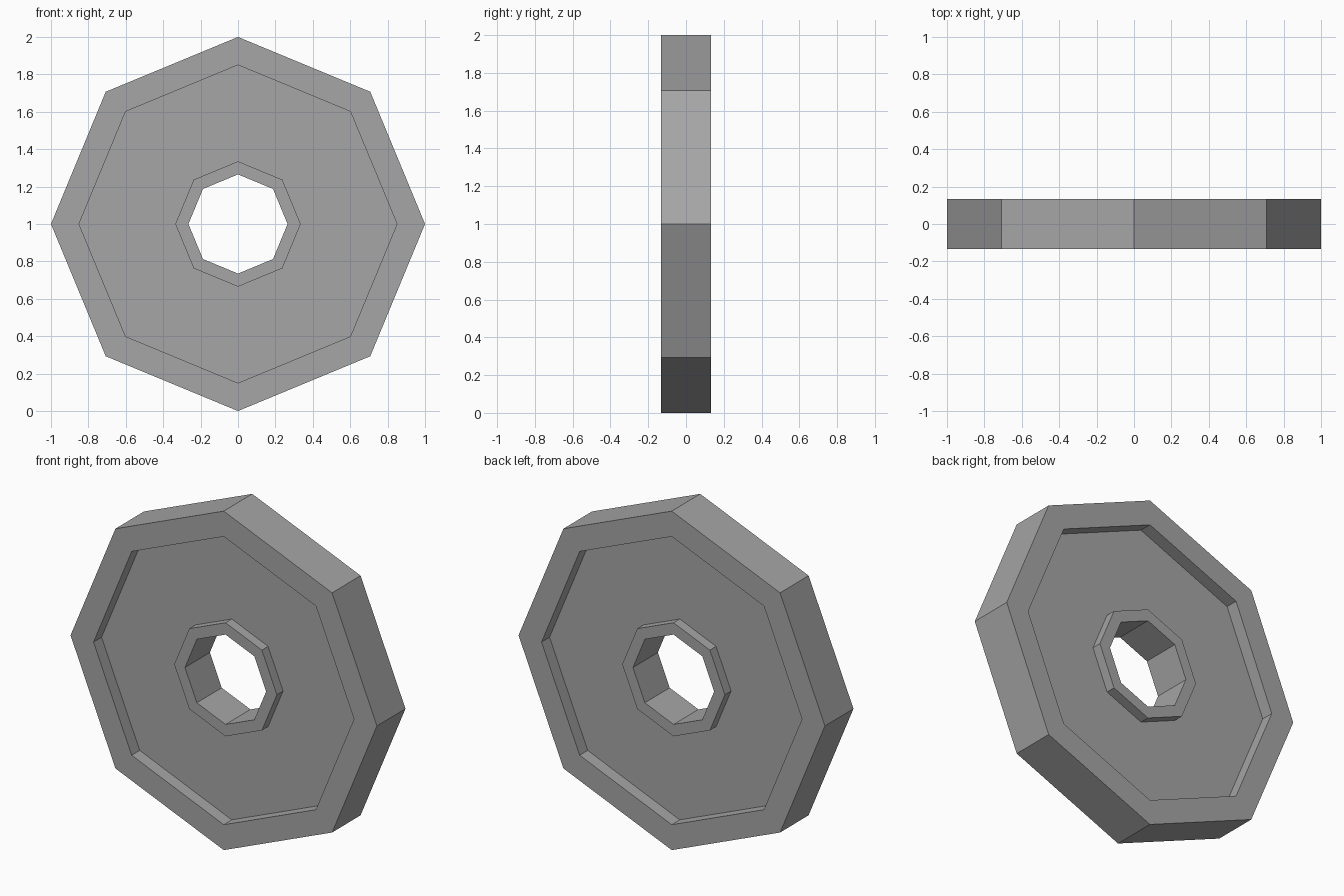
import bpy
import bmesh
from math import tau
from mathutils import Matrix, Vector

cube = bpy.data.objects.get("Cube")
if cube:
    bpy.data.objects.remove(cube, do_unlink=True)

grey = bpy.data.materials.new("mid_grey")
grey.use_nodes = True
colour = (0.38, 0.38, 0.38, 1)
grey.diffuse_color = colour
grey.node_tree.nodes["Principled BSDF"].inputs["Base Color"].default_value = colour

SIDES = 8
RIM, LIP, HUB, BORE = 1.0, 0.85, 0.335, 0.265
RIM_Y, HUB_Y, WEB_Y = 0.133, 0.116, 0.058   # half thicknesses

# Half cross-section (radius, depth) from tread to bore, mirrored front to back
half = [(RIM, RIM_Y), (LIP, RIM_Y), (LIP, WEB_Y),
        (HUB, WEB_Y), (HUB, HUB_Y), (BORE, HUB_Y)]
profile = half + [(r, -y) for r, y in reversed(half)]

# Turn the closed section about the axle into an eight-sided wheel
bm = bmesh.new()
rings = []
for i in range(SIDES):
    turn = Matrix.Rotation(tau * i / SIDES, 3, "Y")
    rings.append([bm.verts.new(turn @ Vector((r, y, 0)) + Vector((0, 0, RIM)))
                  for r, y in profile])
for i, ring in enumerate(rings):
    following = rings[(i + 1) % SIDES]
    for j in range(len(profile)):
        k = (j + 1) % len(profile)
        bm.faces.new((ring[j], ring[k], following[k], following[j]))
bmesh.ops.recalc_face_normals(bm, faces=bm.faces)

mesh = bpy.data.meshes.new("wheel")
bm.to_mesh(mesh)
bm.free()
mesh.materials.append(grey)
wheel = bpy.data.objects.new("wheel", mesh)
bpy.context.collection.objects.link(wheel)
